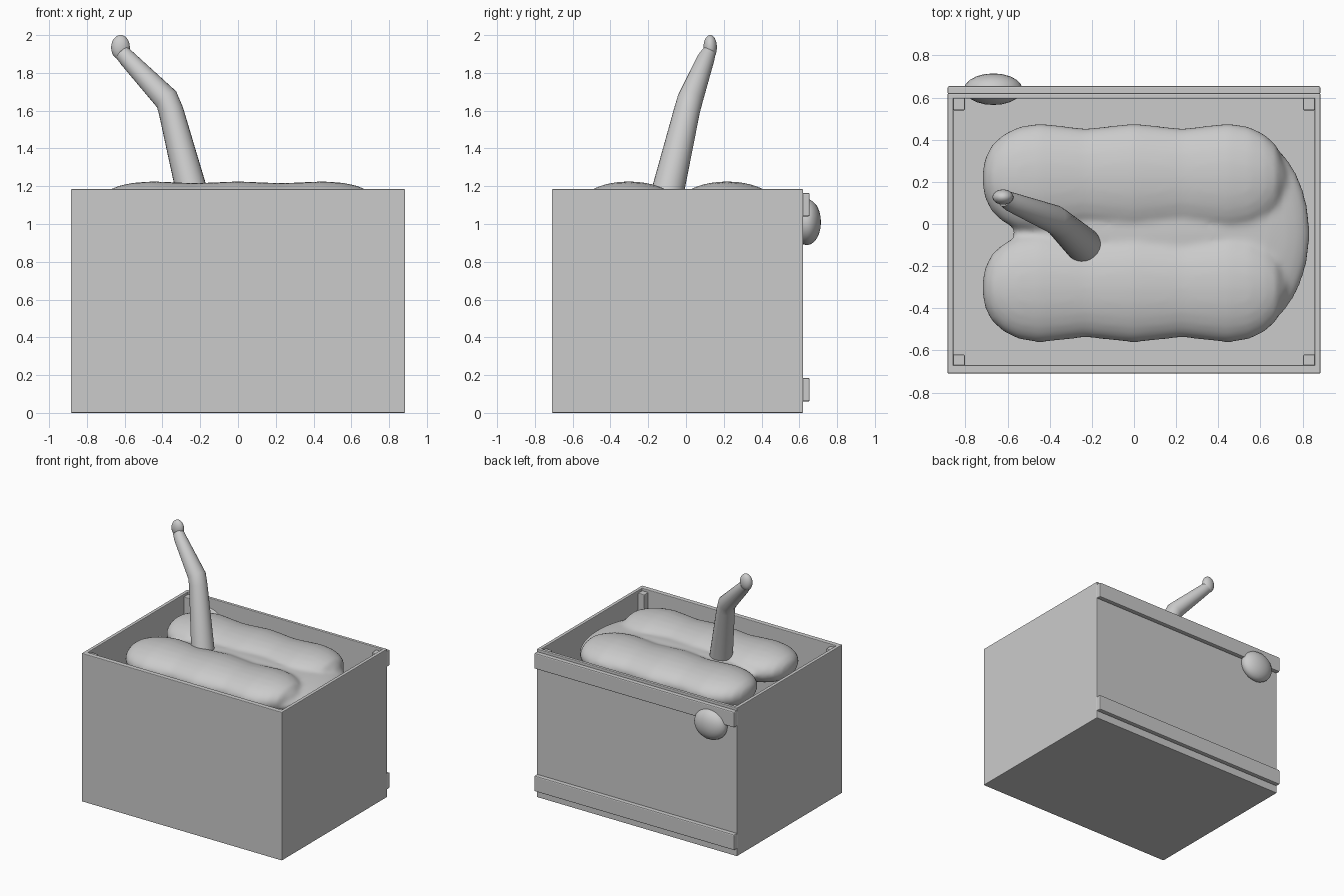
import bpy, bmesh, math
from mathutils import Vector, Matrix

if "Cube" in bpy.data.objects:
    bpy.data.objects.remove(bpy.data.objects["Cube"])


def finish(name, bm, smooth=False):
    bmesh.ops.recalc_face_normals(bm, faces=bm.faces[:])
    for f in bm.faces:
        f.smooth = smooth
    me = bpy.data.meshes.new(name)
    bm.to_mesh(me)
    bm.free()
    ob = bpy.data.objects.new(name, me)
    bpy.context.collection.objects.link(ob)
    return ob


def box(name, lo, hi, bevel=0.005):
    lo, hi = Vector(lo), Vector(hi)
    bm = bmesh.new()
    m = Matrix.Translation((lo + hi) / 2) @ Matrix.Diagonal((*(hi - lo), 1))
    bmesh.ops.create_cube(bm, size=1, matrix=m)
    ob = finish(name, bm)
    mod = ob.modifiers.new("bevel", 'BEVEL')
    mod.width, mod.segments = bevel, 2
    return ob


def ellipsoid(bm, c, r, subdiv=4):
    m = Matrix.Translation(c) @ Matrix.Diagonal((*r, 1))
    bmesh.ops.create_icosphere(bm, subdivisions=subdiv, radius=1, matrix=m)


def loft(bm, stations, sides=24):
    # stations: (centre, half width, half height), rings square to the path
    pts = [Vector(s[0]) for s in stations]
    rings = []
    for i, (_, a, b) in enumerate(stations):
        t = (pts[min(i + 1, len(pts) - 1)] - pts[max(i - 1, 0)]).normalized()
        u = Vector((0, 1, 0))
        u = (u - t * u.dot(t)).normalized()
        v = t.cross(u)
        angs = [2 * math.pi * k / sides for k in range(sides)]
        rings.append([bm.verts.new(pts[i] + u * a * math.cos(q) + v * b * math.sin(q)) for q in angs])
    for r0, r1 in zip(rings, rings[1:]):
        for k in range(sides):
            n = (k + 1) % sides
            bm.faces.new((r0[k], r0[n], r1[n], r1[k]))
    bm.faces.new(rings[0])
    bm.faces.new(rings[-1])


# open box: floor and four walls
X, Y0, Y1, H = 0.885, -0.71, 0.62, 1.185
box("floor_panel", (-X + 0.01, Y0 + 0.01, 0), (X - 0.01, Y1 - 0.01, 0.03))
box("front_wall", (-X, Y0, 0), (X, -0.67, H))
box("back_wall", (-X, 0.595, 0), (X, Y1, H))
for s, side in ((-1, "left"), (1, "right")):
    xs = sorted((s * X, s * 0.857))
    box(side + "_wall", (xs[0], Y0, 0), (xs[1], Y1, H))
    # inner corner posts
    xp = sorted((s * 0.86, s * 0.803))
    box(side + "_front_post", (xp[0], -0.675, 0.02), (xp[1], -0.62, 1.165))
    box(side + "_back_post", (xp[0], 0.54, 0.02), (xp[1], 0.6, 1.165))

# back slats
for name, z in (("lower_back_slat", 0.06), ("upper_back_slat", 1.04)):
    box(name, (-X, 0.615, z), (X, 0.655, z + 0.125), 0.008)

# soft body: two wavy rows merged with a lower rounded end
bm = bmesh.new()
profile = [(-0.718, .04), (-0.705, .10), (-0.675, .16), (-0.62, .21), (-0.55, .245), (-0.45, .262),
           (-0.34, .25), (-0.23, .237), (-0.11, .25), (0, .262), (0.11, .25), (0.23, .237),
           (0.34, .25), (0.45, .262), (0.55, .245), (0.62, .21), (0.675, .16), (0.72, .05)]
for y in (0.217, -0.302):
    loft(bm, [((x, y, 1.10), r, 0.126 * (r / 0.262) ** 0.8) for x, r in profile])
ellipsoid(bm, (0.12, -0.043, 1.09), (0.70, 0.20, 0.085))
ellipsoid(bm, (0.52, -0.043, 1.065), (0.315, 0.47, 0.095))
body = finish("soft_body", bm, True)
rm = body.modifiers.new("merge", 'REMESH')
rm.mode, rm.voxel_size, rm.use_smooth_shade = 'VOXEL', 0.016, True
sm = body.modifiers.new("soften", 'SMOOTH')
sm.factor, sm.iterations = 0.5, 8

# raised tail with a rounded tip
bm = bmesh.new()
loft(bm, [((-0.225, -0.115, 1.08), .088, .088), ((-0.252, -0.09, 1.2), .085, .082),
          ((-0.355, 0.005, 1.6), .069, .066), ((-0.378, 0.022, 1.66), .068, .066),
          ((-0.585, 0.105, 1.875), .046, .046), ((-0.612, 0.12, 1.905), .038, .042)])
ellipsoid(bm, (-0.622, 0.128, 1.935), (0.05, 0.036, 0.066), 3)
tail = finish("tail", bm, True)

# rounded lump resting on the upper back slat
bm = bmesh.new()
ellipsoid(bm, (-0.668, 0.64, 1.01), (0.138, 0.075, 0.122), 3)
finish("back_lump", bm, True)

for ob in (tail,):
    bpy.ops.object.select_all(action='DESELECT')
    ob.select_set(True)
    bpy.context.view_layer.objects.active = ob
    bpy.ops.object.shade_smooth_by_angle(angle=math.radians(50))
